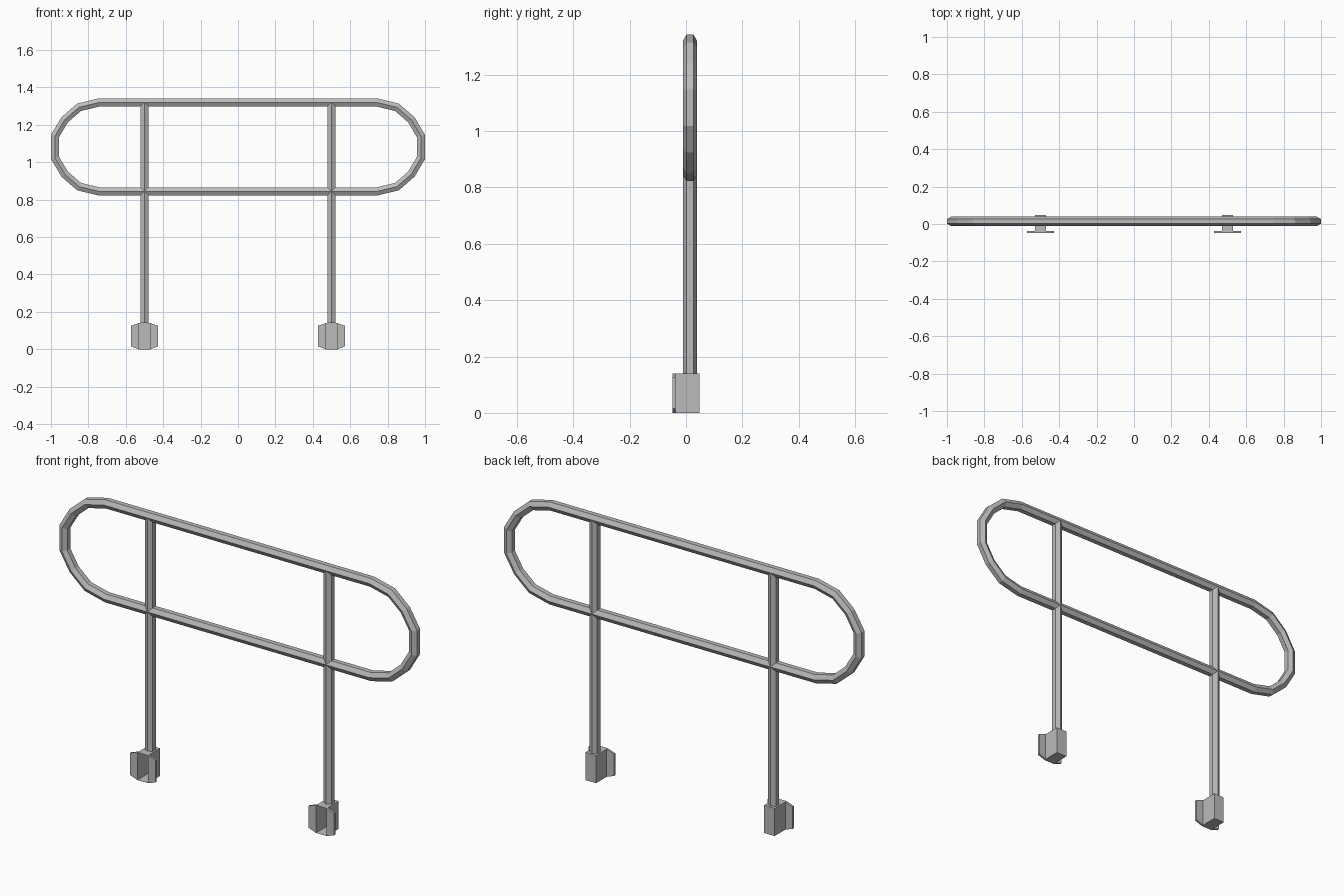
import bpy, bmesh
from math import sin, cos, pi
from mathutils import Vector

cube = bpy.data.objects.get("Cube")
if cube:
    bpy.data.objects.remove(cube, do_unlink=True)

steel = bpy.data.materials.new("grey_steel")
steel.use_nodes = True
colour = (0.5, 0.5, 0.5, 1)
steel.diffuse_color = colour
steel.node_tree.nodes["Principled BSDF"].inputs["Base Color"].default_value = colour

TUBE_Y, TUBE_R = 0.014, 0.025
MID_Z, TOP_Z = 1.082, 1.32
POST_X, BASE_H = 0.5, 0.14


def finish(bm, name):
    bmesh.ops.recalc_face_normals(bm, faces=bm.faces)
    mesh = bpy.data.meshes.new(name)
    bm.to_mesh(mesh)
    bm.free()
    mesh.materials.append(steel)
    obj = bpy.data.objects.new(name, mesh)
    bpy.context.collection.objects.link(obj)
    return obj


def bridge(bm, a, b):
    for i in range(len(a)):
        j = (i + 1) % len(a)
        bm.faces.new((a[i], a[j], b[j], b[i]))


def closed_tube(name, path):
    """Sweep a hexagon round a closed path in the xz plane, with mitred corners."""
    bm = bmesh.new()
    rings = []
    for i, p in enumerate(path):
        d0 = (p - path[i - 1]).normalized()
        d1 = (path[(i + 1) % len(path)] - p).normalized()
        n0, n1 = Vector((-d0.z, 0, d0.x)), Vector((-d1.z, 0, d1.x))
        miter = (n0 + n1) / (1 + n0.dot(n1))
        rings.append([bm.verts.new(p + TUBE_R * (miter * sin(k * pi / 3)
                      - Vector((0, cos(k * pi / 3), 0)))) for k in range(6)])
    for i, ring in enumerate(rings):
        bridge(bm, rings[i - 1], ring)
    return finish(bm, name)


def prism(bm, outline, offset):
    a = [bm.verts.new(p) for p in outline]
    b = [bm.verts.new(Vector(p) + Vector(offset)) for p in outline]
    bm.faces.new(a)
    bm.faces.new(b)
    bridge(bm, a, b)


# Looped handrail: one quarter of the path, mirrored to the other three
quarter = [(0.742, 0.238), (0.85, 0.212), (0.927, 0.145), (0.978, 0.059)]
half = quarter + [(x, -z) for x, z in reversed(quarter)]
loop = half + [(-x, -z) for x, z in half]
closed_tube("handrail_loop", [Vector((x, TUBE_Y, MID_Z + z)) for x, z in loop])

for side, cx in (("left", POST_X), ("right", -POST_X)):
    # Hexagonal post from the bracket to the middle of the top rail
    bm = bmesh.new()
    prism(bm, [(cx + TUBE_R * sin(k * pi / 3), TUBE_Y - TUBE_R * cos(k * pi / 3), BASE_H)
               for k in range(6)], (0, 0, TOP_Z - BASE_H))
    finish(bm, side + "_post")

    # Bracket pocket: a box left open at the front
    front, back, w = -0.048, 0.048, 0.03
    bm = bmesh.new()
    rings = [[bm.verts.new((cx + x, y, z)) for x, z in
              ((-w, 0), (w, 0), (w, BASE_H), (-w, BASE_H))] for y in (front, back)]
    bridge(bm, *rings)
    bm.faces.new(rings[1])
    finish(bm, side + "_bracket_pocket")

    # Tapered mounting flanges on both sides of the pocket
    bm = bmesh.new()
    for s in (-1, 1):
        prism(bm, [(cx + s * x, front, z) for x, z in
                   ((w, 0), (0.071, 0.015), (0.071, 0.126), (w, BASE_H))], (0, 0.011, 0))
    finish(bm, side + "_bracket_flanges")
